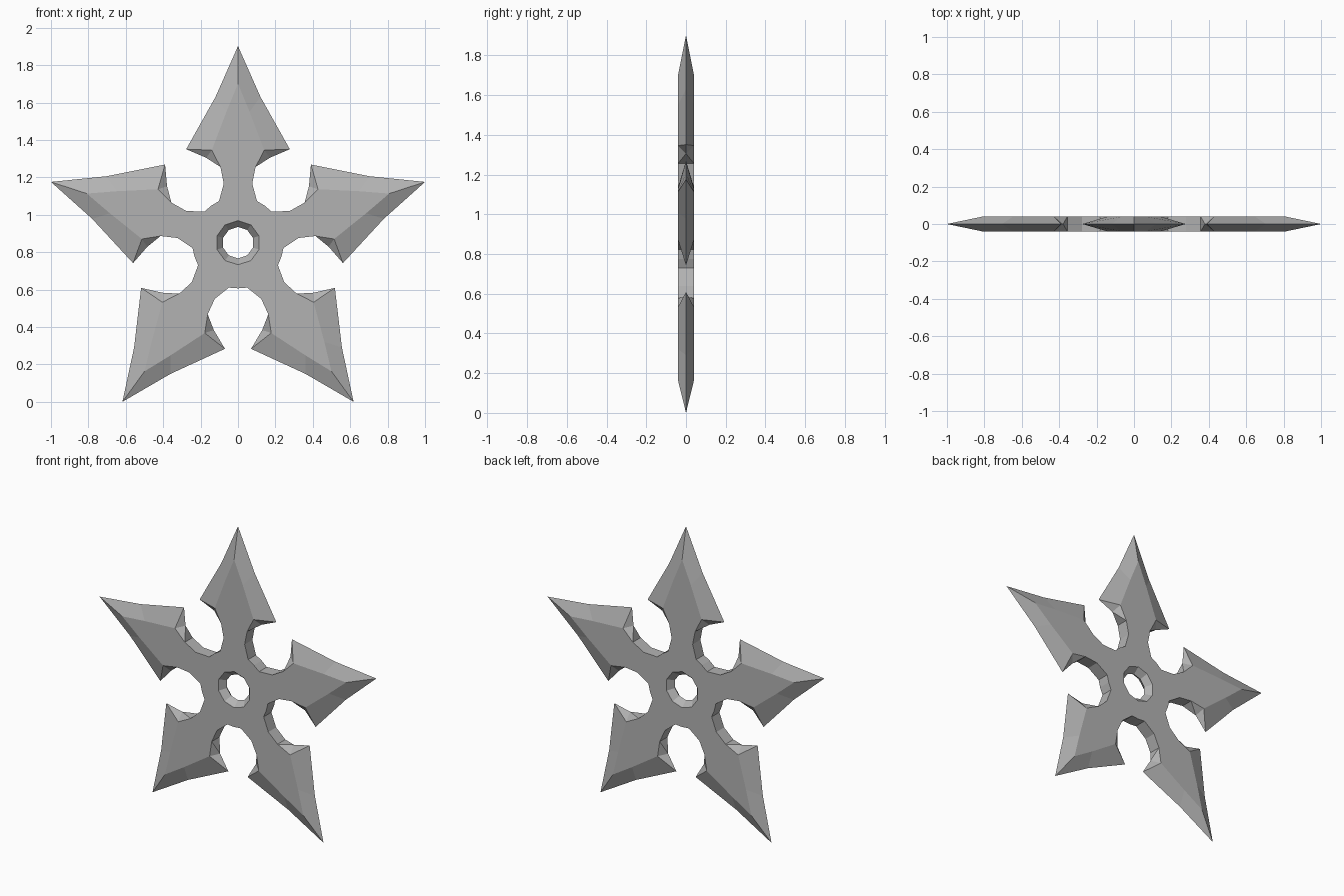
import bpy, bmesh, math

if "Cube" in bpy.data.objects:
    bpy.data.objects.remove(bpy.data.objects["Cube"])

T = 0.04                       # half thickness
CZ = 0.851                     # height of the star centre
HOLE_OUT, HOLE_IN = 0.118, 0.084


def polar(r, deg):
    return (r * math.sin(math.radians(deg)), r * math.cos(math.radians(deg)))


# Half of one arm, pointing up, measured from the star centre
NOTCH = [polar(0.244, 36), polar(0.245, 24.5), (0.076, 0.316), (0.094, 0.405)]
FLAT = [(0.14, 0.495), (0.062, 0.70), (0, 0.85)]       # raised flat of the blade
SPUR, BARB, SHOULDER, TIP = (0.17, 0.454), (0.277, 0.50), (0.12, 0.78), (0, 1.0515)

bm = bmesh.new()


def face(points, side, turn, mirror):
    """Add one face; points are (x, z, y), placed by arm turn and mirror."""
    c, s = math.cos(turn), math.sin(turn)
    verts = []
    for (x, z), y in points:
        x *= mirror
        verts.append(bm.verts.new((c * x + s * z, y * side, CZ - s * x + c * z)))
    bm.faces.new(verts)


for arm in range(5):
    turn = arm * math.tau / 5
    for mirror in (1, -1):
        neck = NOTCH[-1]
        corner, mid, top = FLAT
        rim = [polar(HOLE_OUT, 0), polar(HOLE_OUT, 36)]
        bore = [polar(HOLE_IN, 0), polar(HOLE_IN, 36)]
        for side in (-1, 1):
            # flat plate
            face([(p, T) for p in rim + NOTCH + FLAT], side, turn, mirror)
            # bevelled cutting edges and barb
            face([(top, T), (mid, T), (SHOULDER, 0), (TIP, 0)], side, turn, mirror)
            face([(mid, T), (corner, T), (BARB, 0), (SHOULDER, 0)], side, turn, mirror)
            face([(corner, T), (SPUR, 0), (BARB, 0)], side, turn, mirror)
            face([(corner, T), (neck, T), (SPUR, 0)], side, turn, mirror)
            # bevelled centre hole
            face([(rim[0], T), (rim[1], T), (bore[1], 0), (bore[0], 0)], side, turn, mirror)
        # notch walls
        for a, b in zip(NOTCH, NOTCH[1:]):
            face([(a, -T), (b, -T), (b, T), (a, T)], 1, turn, mirror)
        face([(neck, -T), (SPUR, 0), (neck, T)], 1, turn, mirror)

# Weld the halves, then merge each flat side into one arm piece
bmesh.ops.remove_doubles(bm, verts=bm.verts[:], dist=0.0005)
bmesh.ops.recalc_face_normals(bm, faces=bm.faces[:])

mesh = bpy.data.meshes.new("throwing_star")
bm.to_mesh(mesh)
bm.free()
steel = bpy.data.materials.new("grey steel")
steel.diffuse_color = (0.45, 0.45, 0.45, 1)
steel.use_nodes = True
steel.node_tree.nodes["Principled BSDF"].inputs["Base Color"].default_value = steel.diffuse_color
mesh.materials.append(steel)
star = bpy.data.objects.new("throwing_star", mesh)
bpy.context.collection.objects.link(star)
